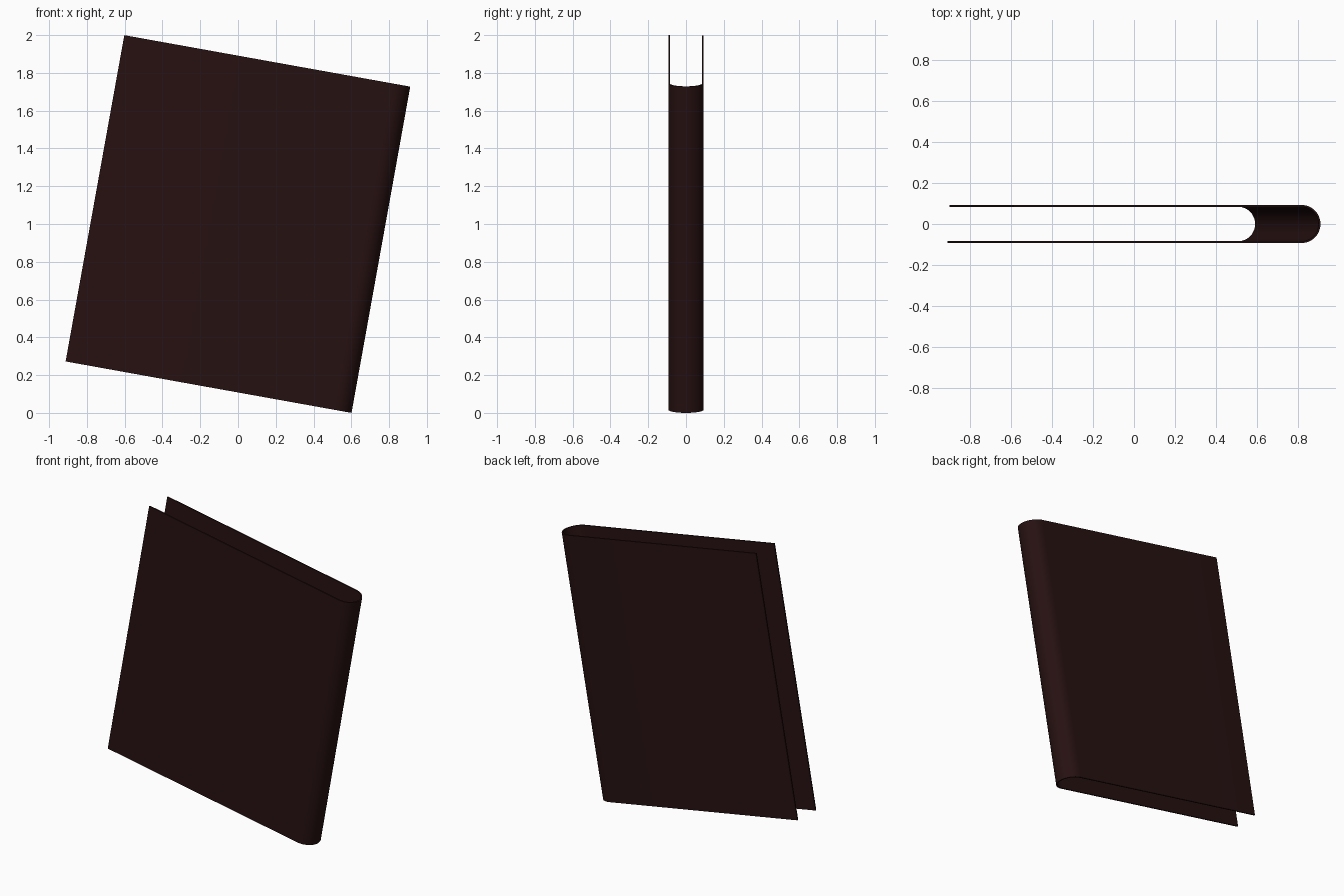
import bpy, bmesh, math
from mathutils import Matrix, Vector

if "Cube" in bpy.data.objects:
    bpy.data.objects.remove(bpy.data.objects["Cube"])

WIDTH, HEIGHT = 1.538, 1.755
R, T = 0.093, 0.009          # half thickness of the book, board thickness
TILT = math.radians(10.2)
SEGS = 24

cover_mat = bpy.data.materials.new("dark maroon")
cover_mat.diffuse_color = (0.020, 0.0055, 0.0055, 1)
cover_mat.use_nodes = True
cover_mat.node_tree.nodes["Principled BSDF"].inputs["Base Color"].default_value = cover_mat.diffuse_color


def u_path(r, front_u, back_u):
    """Front board edge, round the spine, to the back board edge."""
    c = WIDTH - R
    pts = [(front_u, -r)]
    for i in range(SEGS + 1):
        a = -math.pi / 2 + math.pi * i / SEGS
        pts.append((c + r * math.cos(a), r * math.sin(a)))
    return pts + [(back_u, r)]


# Cover: U-shaped section (two boards and a round spine) swept up the height
outer = u_path(R, 0.0, 0.012)
inner = u_path(R - T, 0.0, 0.012)
bm = bmesh.new()
rings = [[[bm.verts.new((u, y, z)) for u, y in path] for path in (outer, inner)]
         for z in (0, HEIGHT)]
(o0, i0), (o1, i1) = rings
for k in range(len(outer) - 1):
    for a, b in ((o0, o1), (i1, i0), (i0, o0), (o1, i1)):
        bm.faces.new((a[k], a[k + 1], b[k + 1], b[k]))
for k in (0, -1):
    bm.faces.new((o0[k], o1[k], i1[k], i0[k]))
bmesh.ops.recalc_face_normals(bm, faces=bm.faces)

# Lean the book and stand its lower spine corner on the ground
move = Matrix.Translation(Vector((0.601, 0, 0)))
turn = Matrix.Rotation(TILT, 4, 'Y')
bm.transform(move @ turn @ Matrix.Translation(Vector((-WIDTH, 0, 0))))

mesh = bpy.data.meshes.new("book_cover")
bm.to_mesh(mesh)
bm.free()
mesh.materials.append(cover_mat)
cover = bpy.data.objects.new("book_cover", mesh)
bpy.context.collection.objects.link(cover)
bpy.context.view_layer.objects.active = cover
cover.select_set(True)
bpy.ops.object.shade_smooth_by_angle(angle=math.radians(30))
